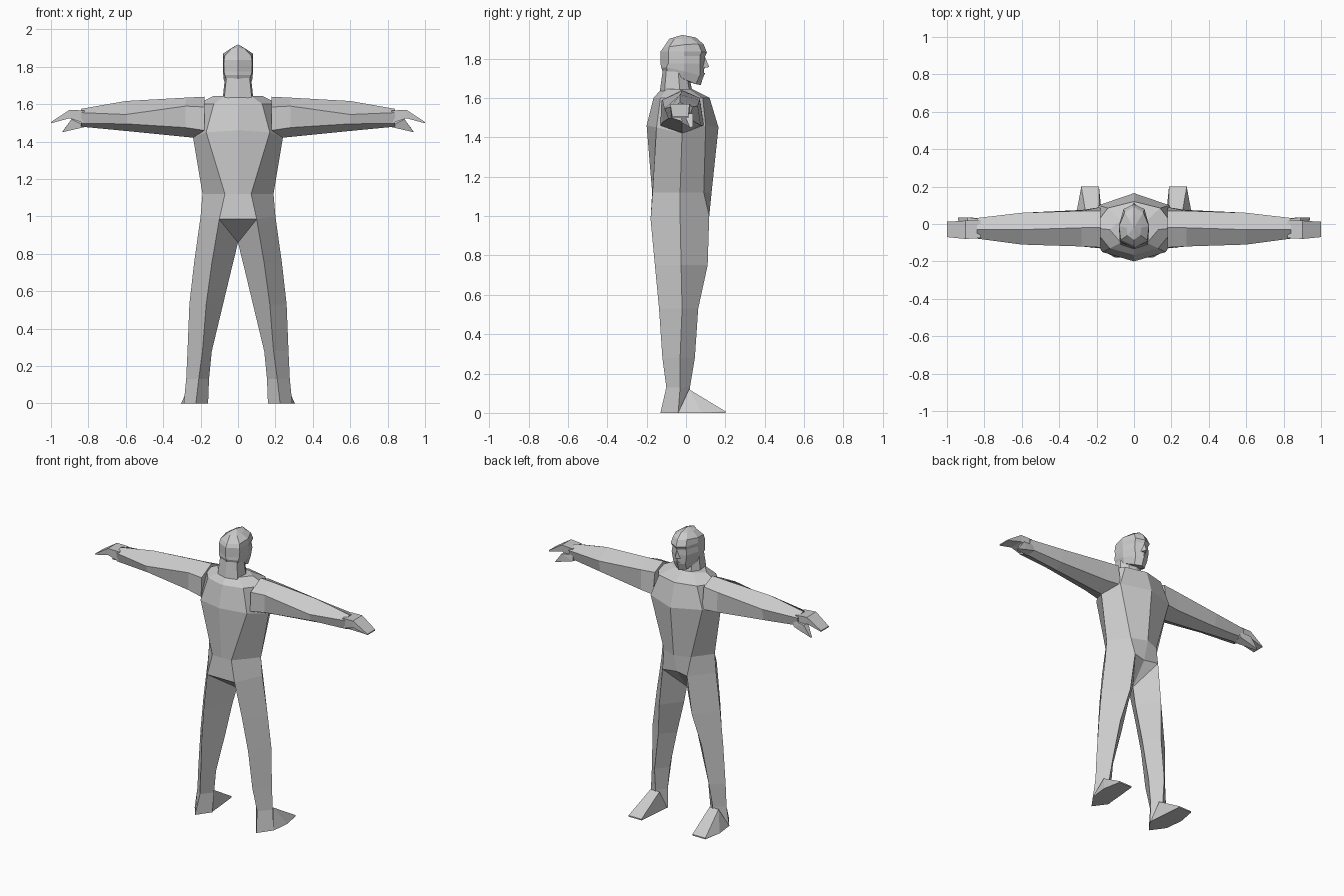
import bpy, bmesh

grey = bpy.data.materials.new("plain grey")
grey.diffuse_color = (0.6, 0.6, 0.6, 1)


def finish(name, bm):
    """Turn a right-hand half into a mirrored, flat-shaded object."""
    mesh = bpy.data.meshes.new(name)
    bm.to_mesh(mesh)
    bm.free()
    mesh.materials.append(grey)
    ob = bpy.data.objects.new(name, mesh)
    bpy.context.collection.objects.link(ob)
    mod = ob.modifiers.new("mirror", 'MIRROR')
    mod.use_axis[0] = True
    mod.merge_threshold = 0.0005
    return ob


def loft(name, rings, closed=True, start=False, end=False, apex=None, extra=()):
    """Skin point rings; open rings are half sections meeting at x = 0."""
    bm = bmesh.new()
    rows = [[bm.verts.new(p) for p in ring] for ring in rings]
    n = len(rows[0])
    for a, b in zip(rows, rows[1:]):
        for i in range(n if closed else n - 1):
            j = (i + 1) % n
            bm.faces.new((a[i], a[j], b[j], b[i]))
    if start:
        bm.faces.new(rows[0][::-1])
    if end:
        bm.faces.new(rows[-1])
    if apex:
        tip = bm.verts.new(apex)
        for i in range(n - 1):
            bm.faces.new((rows[-1][i], rows[-1][i + 1], tip))
    for pts in extra:
        bm.faces.new([bm.verts.new(p) for p in pts])
    bmesh.ops.remove_doubles(bm, verts=bm.verts, dist=0.0005)
    return finish(name, bm)


def hull(name, pts):
    bm = bmesh.new()
    for p in pts:
        bm.verts.new(p)
    bmesh.ops.convex_hull(bm, input=bm.verts)
    bmesh.ops.dissolve_limit(bm, angle_limit=0.02, verts=bm.verts, edges=bm.edges)
    return finish(name, bm)


def at_z(z, *xy):
    return [(x, y, z) for x, y in xy]


def at_x(x, *yz):
    return [(x, y, z) for y, z in yz]


# Torso: half sections run from the spine round to the breastbone
hip = [(0, -.18, .985), (.1, -.18, .985), (.2, -.03, 1.0), (.09, .118, 1.0), (0, .095, 1.0)]
crotch = (0, -.01, .86)
loft("torso", [
    hip,
    at_z(1.12, (0, -.172), (.07, -.17), (.19, -.03), (.1, .09), (0, .13)),
    [(0, -.2, 1.46), (.17, -.15, 1.45), (.24, -.02, 1.42), (.19, .10, 1.46), (0, .165, 1.45)],
    at_z(1.60, (0, -.165), (.13, -.13), (.22, -.02), (.14, .085), (0, .12)),
    at_z(1.645, (0, -.125), (.07, -.10), (.13, -.03), (.07, .02), (0, .03)),
], closed=False, end=True,
    extra=[(hip[1], hip[0], crotch), (hip[4], hip[3], crotch)])

# Legs: four-sided sections with back, outer, front and inner ridges
loft("legs", [
    at_z(0, (.225, -.13), (.29, -.04), (.22, .02), (.16, -.04)),
    at_z(.13, (.21, -.10), (.277, -.03), (.21, .02), (.155, -.03)),
    at_z(.28, (.19, -.12), (.27, -.03), (.20, .045), (.14, -.03)),
    at_z(.53, (.17, -.137), (.26, -.02), (.16, .062), (.08, -.02)),
    at_z(.75, (.14, -.158), (.235, -.025), (.12, .11), (.027, -.02)),
    [hip[1], hip[2], hip[3], crotch],
], start=True)

# Feet: wedges falling from the ankle to the toes
hull("feet", [(.185, .015, .12), (.25, .015, .12), (.165, -.04, 0), (.29, -.04, 0),
              (.175, .08, 0), (.304, .08, 0), (.187, .2, 0), (.282, .2, 0),
              (.187, .2, .008), (.282, .2, .008)])

# Arms: six-sided sections going outwards
loft("arms", [
    at_x(.18, (-.02, 1.64), (-.125, 1.585), (-.13, 1.46), (-.02, 1.415), (.09, 1.46), (.07, 1.60)),
    at_x(.28, (-.02, 1.635), (-.12, 1.59), (-.12, 1.475), (-.02, 1.425), (.075, 1.46), (.07, 1.59)),
    at_x(.60, (-.03, 1.617), (-.11, 1.545), (-.09, 1.495), (-.02, 1.457), (.04, 1.48), (.06, 1.56)),
    at_x(.84, (-.03, 1.575), (-.078, 1.555), (-.07, 1.497), (-.02, 1.48), (.02, 1.5), (.032, 1.555)),
], start=True, end=True)

# Hands: flat mitts bending down to the fingertips
loft("hands", [
    at_x(.82, (-.075, 1.566), (-.072, 1.497), (.02, 1.497), (.022, 1.566)),
    at_x(.90, (-.08, 1.57), (-.078, 1.525), (.015, 1.525), (.018, 1.57)),
    at_x(1.0, (-.07, 1.505), (-.07, 1.498), (.012, 1.498), (.012, 1.505)),
], start=True, end=True)
hull("thumbs", [(.81, -.03, 1.48), (.81, .03, 1.49), (.81, .025, 1.53), (.89, -.01, 1.52),
                (.89, .035, 1.52), (.88, .035, 1.475), (.94, .035, 1.452), (.94, .02, 1.45)])

# Neck
loft("neck", [
    at_z(1.62, (0, -.135), (.075, -.11), (.083, -.03), (.05, .02), (0, .035)),
    at_z(1.74, (0, -.118), (.062, -.10), (.07, -.04), (.045, 0), (0, .01)),
], closed=False)

# Head: jaw, mouth, cheek, eye, brow and crown half sections
loft("head", [
    [(0, -.115, 1.725), (.06, -.09, 1.725), (.065, -.02, 1.70), (.04, .05, 1.67), (0, .075, 1.665)],
    [(0, -.126, 1.755), (.07, -.10, 1.755), (.077, -.01, 1.735), (.045, .07, 1.715), (0, .09, 1.715)],
    at_z(1.775, (0, -.13), (.075, -.09), (.08, -.01), (.055, .072), (0, .095)),
    at_z(1.812, (0, -.13), (.076, -.09), (.08, -.01), (.05, .07), (0, .097)),
    [(0, -.13, 1.835), (.075, -.09, 1.835), (.081, -.01, 1.835), (.056, .08, 1.835), (0, .106, 1.83)],
    [(0, -.115, 1.855), (.07, -.085, 1.86), (.08, -.01, 1.87), (.05, .062, 1.875), (0, .09, 1.872)],
    [(0, -.085, 1.9), (.035, -.06, 1.898), (.038, -.02, 1.898), (.03, .03, 1.9), (0, .05, 1.907)],
], closed=False, start=True, apex=(0, -.02, 1.92))

# Nose and lower lip ridges
hull("nose", [(0, .095, 1.812), (0, .118, 1.757), (.018, .085, 1.752), (-.018, .085, 1.752), (0, .08, 1.75)])
hull("lip", [(.03, .075, 1.728), (-.03, .075, 1.728), (0, .097, 1.727), (0, .07, 1.69), (0, .088, 1.705)])
